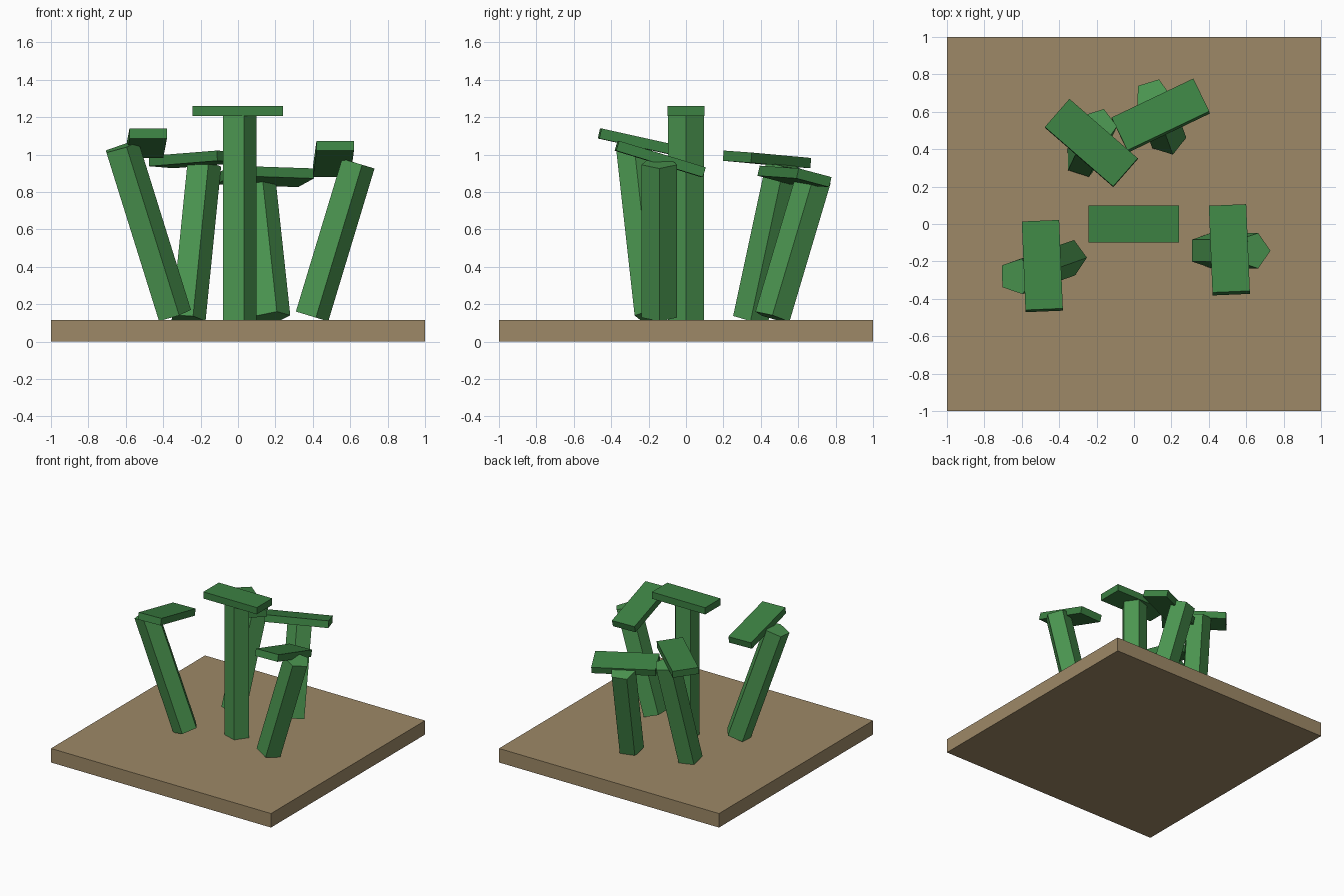
import bpy, bmesh
from math import sin, cos, pi, atan2, asin, radians
from mathutils import Matrix, Vector, Euler

if "Cube" in bpy.data.objects:
    bpy.data.objects.remove(bpy.data.objects["Cube"])


def material(name, color):
    m = bpy.data.materials.new(name)
    m.diffuse_color = (*color, 1)
    m.use_nodes = True
    m.node_tree.nodes["Principled BSDF"].inputs["Base Color"].default_value = m.diffuse_color
    return m


STALK = material("stalk_green", (0.07, 0.30, 0.08))
CAP = material("cap_green", (0.045, 0.22, 0.055))
WOOD = material("base_tan", (0.34, 0.25, 0.135))


def prism(name, outline, height, mat, matrix):
    """Extrude an XY outline upward, then place it with a matrix."""
    bm = bmesh.new()
    face = bm.faces.new([bm.verts.new((x, y, 0)) for x, y in outline])
    top = bmesh.ops.extrude_face_region(bm, geom=[face])["geom"]
    bmesh.ops.translate(bm, vec=(0, 0, height),
                        verts=[v for v in top if isinstance(v, bmesh.types.BMVert)])
    bmesh.ops.recalc_face_normals(bm, faces=bm.faces)
    me = bpy.data.meshes.new(name)
    bm.to_mesh(me)
    bm.free()
    me.materials.append(mat)
    ob = bpy.data.objects.new(name, me)
    ob.matrix_world = matrix
    bpy.context.collection.objects.link(ob)
    return ob


def rect(w, d):
    return [(-w / 2, -d / 2), (w / 2, -d / 2), (w / 2, d / 2), (-w / 2, d / 2)]


PENTAGON = [(0.1 * cos(i * 2 * pi / 5), 0.1 * sin(i * 2 * pi / 5)) for i in range(5)]


def stalk(name, bottom, top):
    """Five-sided post between two points."""
    bottom = Vector(bottom)
    axis = Vector(top) - bottom
    w = axis.normalized()
    rot = Euler((asin(-w.y), atan2(w.x, w.z), 0)).to_matrix().to_4x4()
    prism(name, PENTAGON, axis.length, STALK, Matrix.Translation(bottom) @ rot)


def cap(name, center, yaw, normal):
    """Flat plank: yaw gives the long direction, normal gives the tilt."""
    n = Vector(normal).normalized()
    a = radians(yaw)
    d = Vector((cos(a), sin(a), 0))
    d.z = -(d.x * n.x + d.y * n.y) / n.z
    d.normalize()
    rot = Matrix((d, n.cross(d), n)).transposed().to_4x4()
    prism(name, rect(0.485, 0.2), 0.055, CAP,
          Matrix.Translation(center) @ rot @ Matrix.Translation((0, 0, -0.0275)))


# Ground slab
prism("base", rect(2, 2), 0.115, WOOD, Matrix())

# Stalks with their caps: name, bottom, top, cap centre, cap yaw, cap normal
PLANTS = [
    ("center", (0, 0, 0.115), (0, 0, 1.205), (-0.002, 0, 1.2325), 0, (0, 0, 1)),
    ("left", (-0.347, -0.18, 0.14), (-0.628, -0.28, 1.04),
     (-0.49, -0.225, 1.06), -87.6, (-0.009, 0.222, 1)),
    ("right", (0.387, -0.142, 0.137), (0.634, -0.143, 0.954),
     (0.51, -0.138, 0.976), -87.6, (-0.013, 0.305, 1)),
    ("back_left", (-0.273, 0.345, 0.12), (-0.19, 0.522, 0.945),
     (-0.228, 0.433, 0.974), -41, (-0.01, 0.08, 1)),
    ("back_right", (0.18, 0.462, 0.13), (0.10, 0.682, 0.87),
     (0.143, 0.58, 0.883), 25.5, (-0.076, 0.229, 1)),
]
for name, bottom, top, center, yaw, normal in PLANTS:
    stalk(name + "_stalk", bottom, top)
    cap(name + "_cap", center, yaw, normal)
